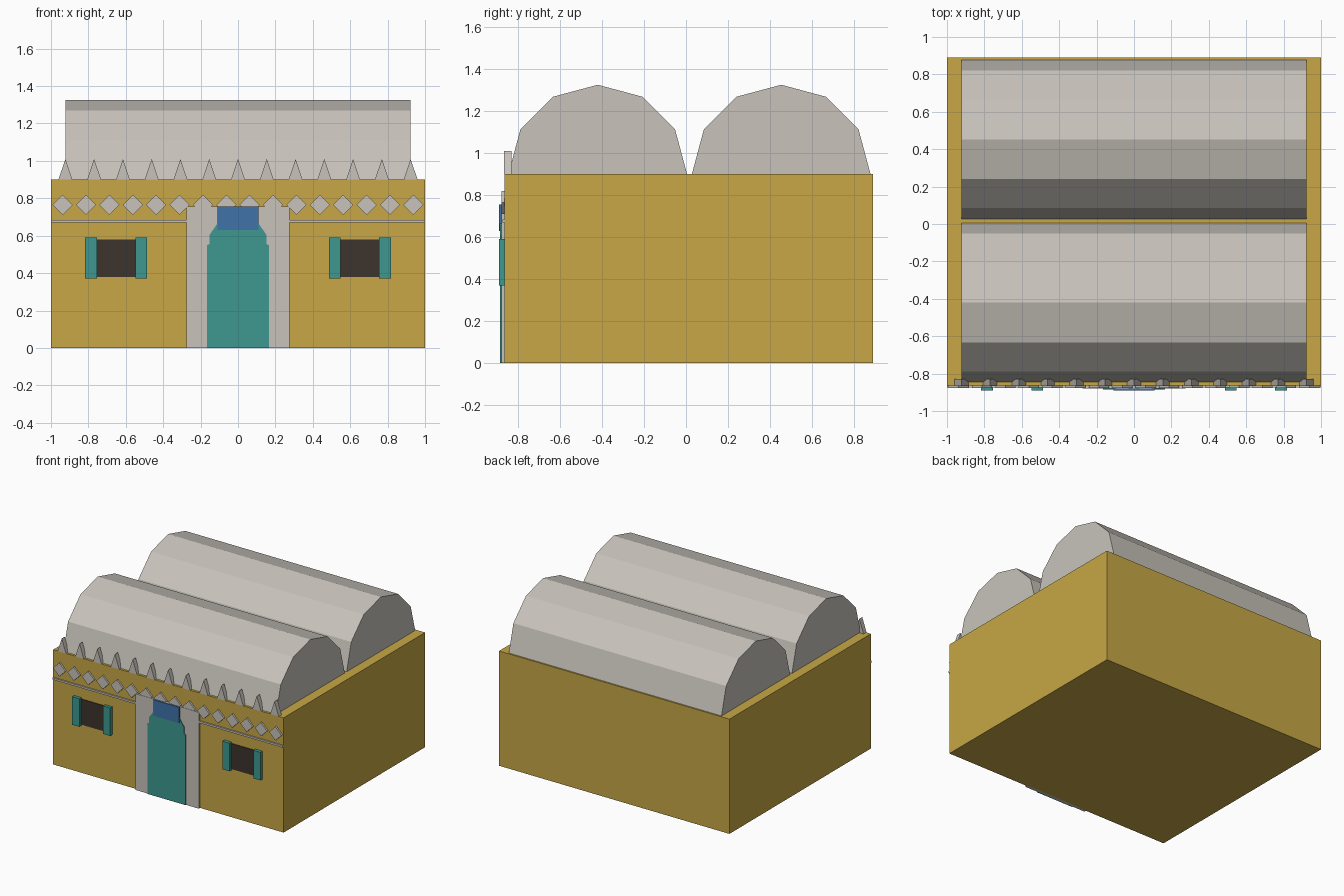
import bpy
import math

cube = bpy.data.objects.get("Cube")
if cube:
    bpy.data.objects.remove(cube, do_unlink=True)


def material(name, rgb):
    mat = bpy.data.materials.new(name)
    mat.use_nodes = True
    mat.diffuse_color = (*rgb, 1)
    mat.node_tree.nodes["Principled BSDF"].inputs["Base Color"].default_value = (*rgb, 1)
    return mat


ochre = material("ochre plaster", (0.57, 0.39, 0.06))
stone = material("pale stone", (0.58, 0.55, 0.50))
teal = material("teal paint", (0.048, 0.314, 0.279))
blue = material("blue paint", (0.05, 0.17, 0.40))
dark = material("dark opening", (0.045, 0.034, 0.027))


def prism(name, outline, start, end, mat, axis="y"):
    """Extrude a counter-clockwise 2D outline (horizontal, z) along x or y."""
    n = len(outline)
    if axis == "y":
        verts = [(a, d, z) for d in (start, end) for a, z in outline]
    else:
        verts = [(d, a, z) for d in (end, start) for a, z in outline]
    faces = [tuple(range(n)), tuple(reversed(range(n, 2 * n)))]
    faces += [(i, i + n, (i + 1) % n + n, (i + 1) % n) for i in range(n)]
    mesh = bpy.data.meshes.new(name)
    mesh.from_pydata(verts, [], faces)
    mesh.materials.append(mat)
    mesh.validate()
    obj = bpy.data.objects.new(name, mesh)
    bpy.context.collection.objects.link(obj)
    return obj


def box(name, x0, x1, z0, z1, front, mat, back=-0.855):
    return prism(name, [(x0, z0), (x1, z0), (x1, z1), (x0, z1)], front, back, mat)


WALL = -0.863
TOP = 0.9

# Main block
box("house_body", -1, 1, 0, TOP, WALL, ochre, back=0.89)

# Two barrel vaults on the roof
RADIUS = 0.425
for name, centre in (("front_vault", -0.42), ("back_vault", 0.453)):
    arc = [(centre + RADIUS * math.cos(math.pi * i / 6),
            TOP + RADIUS * math.sin(math.pi * i / 6)) for i in range(7)]
    prism(name, arc, -0.923, 0.923, stone, axis="x")

# Pointed crest along the front edge of the roof
for i in range(13):
    x = -0.923 + i * 1.846 / 12
    prism(f"crest_point_{i + 1}", [(x - 0.037, TOP), (x + 0.037, TOP), (x, 1.01)],
          -0.866, -0.83, stone)

# Row of diamonds and the moulding beneath it
for i in range(16):
    x = -0.9375 + i * 0.125
    r = 0.054
    prism(f"diamond_{i + 1}", [(x, 0.765 - r), (x + r, 0.765), (x, 0.765 + r), (x - r, 0.765)],
          -0.877, -0.855, stone)
box("moulding", -1, 1, 0.67, 0.685, -0.874, stone)

# Doorway: surround, arched door and lintel panel
box("door_surround", -0.275, 0.275, 0, 0.755, -0.879, stone)
half = [(0.165, 0), (0.165, 0.55), (0.152, 0.555), (0.152, 0.605), (0.11, 0.665)]
prism("door", half + [(-x, z) for x, z in reversed(half)], -0.885, -0.855, teal)
box("lintel_panel", -0.11, 0.11, 0.63, 0.755, -0.89, blue)

# Windows with open shutters
for side, word in ((-1, "right"), (1, "left")):
    c = side * 0.652
    box(f"{word}_window", c - 0.103, c + 0.103, 0.38, 0.58, -0.868, dark)
    for s, part in ((-1, "right"), (1, "left")):
        m = c + s * 0.134
        box(f"{word}_window_{part}_shutter", m - 0.031, m + 0.031, 0.37, 0.59, -0.889, teal)
